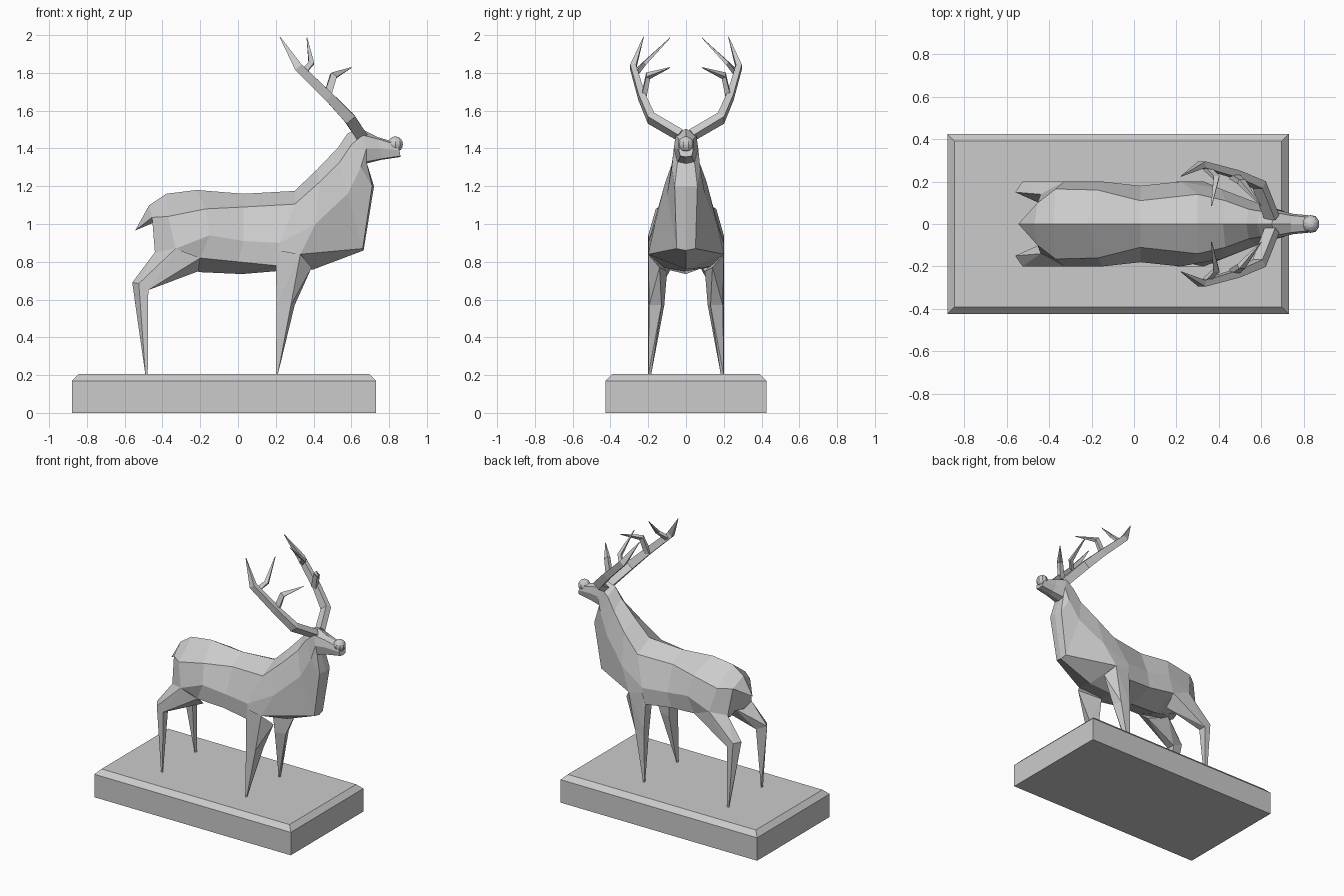
import bpy, bmesh
from mathutils import Vector

if "Cube" in bpy.data.objects:
    bpy.data.objects.remove(bpy.data.objects["Cube"])


def finish(bm, name):
    bmesh.ops.recalc_face_normals(bm, faces=bm.faces)
    me = bpy.data.meshes.new(name)
    bm.to_mesh(me)
    bm.free()
    ob = bpy.data.objects.new(name, me)
    bpy.context.collection.objects.link(ob)
    return ob


def loft(name, rings):
    bm = bmesh.new()
    vs = [[bm.verts.new(p) for p in r] for r in rings]
    n = len(vs[0])
    for a, b in zip(vs, vs[1:]):
        for i in range(n):
            j = (i + 1) % n
            bm.faces.new((a[i], a[j], b[j], b[i]))
    bm.faces.new(vs[0])
    bm.faces.new(vs[-1])
    return finish(bm, name)


def hull(name, *groups):
    # joins a convex hull for every consecutive pair of point groups
    bm = bmesh.new()
    for pts in groups:
        vs = [bm.verts.new(p) for p in pts]
        r = bmesh.ops.convex_hull(bm, input=vs)
        bad = {v for v in r["geom_interior"] + r["geom_unused"]
               if isinstance(v, bmesh.types.BMVert) and v.is_valid}
        bmesh.ops.delete(bm, geom=list(bad), context='VERTS')
    bmesh.ops.dissolve_limit(bm, angle_limit=0.02, verts=bm.verts, edges=bm.edges)
    return finish(bm, name)


def section(top, up, mid, low, bot):
    # symmetric cross-section from its half outline
    side = [up, mid, low]
    return ([(top[0], 0, top[1])] + side + [(bot[0], 0, bot[1])]
            + [(x, -y, z) for x, y, z in reversed(side)])


def flip(pts, s):
    return [(x, y * s, z) for x, y, z in pts]


def tube(name, path, radii):
    pts = [Vector(p) for p in path]
    rings = []
    for i, p in enumerate(pts):
        t = (pts[min(i + 1, len(pts) - 1)] - pts[max(i - 1, 0)]).normalized()
        u = t.cross(Vector((0, 1, 0))).normalized()
        v = t.cross(u)
        r = radii[i]
        rings.append([p + u * r * a + v * r * b
                      for a, b in ((1, 0.7), (-1, 0.7), (-1, -0.7), (1, -0.7))])
    return loft(name, rings)


# plinth with chamfered top edge
def rect(inset, z):
    x0, x1, y0, y1 = -0.88 + inset, 0.73 - inset, -0.425 + inset, 0.425 - inset
    return [(x0, y0, z), (x1, y0, z), (x1, y1, z), (x0, y1, z)]


loft("plinth", [rect(0, 0), rect(0, 0.17), rect(0.035, 0.205)])

# body and neck
skull = ((.65, 1.505), (.66, .055, 1.47), (.68, .065, 1.40), (.68, .045, 1.33), (.68, 1.32))
body = [
    ((-.47, 1.10), (-.455, .10, 1.035), (-.44, .14, .85), (-.42, .08, .81), (-.40, .82)),
    ((-.38, 1.16), (-.37, .165, 1.04), (-.33, .20, .87), (-.31, .15, .78), (-.30, .77)),
    ((-.22, 1.18), (-.17, .16, 1.08), (-.15, .20, .94), (-.20, .19, .82), (-.20, .745)),
    ((.03, 1.16), (.03, .11, 1.09), (.03, .18, .91), (.0, .17, .80), (.02, .735)),
    ((.30, 1.175), (.30, .14, 1.105), (.22, .20, .90), (.20, .19, .78), (.20, .75)),
    ((.42, 1.29), (.43, .11, 1.22), (.41, .165, 1.0), (.33, .20, .84), (.40, .76)),
    ((.53, 1.405), (.54, .07, 1.33), (.58, .10, 1.16), (.66, .05, .87), (.665, .86)),
    ((.58, 1.48), (.60, .06, 1.42), (.65, .075, 1.30), (.71, .06, 1.20), (.72, 1.20)),
    skull,
]
loft("body", [section(*s) for s in body])

# head and muzzle
head = [
    skull,
    ((.74, 1.46), (.74, .04, 1.45), (.75, .048, 1.40), (.76, .035, 1.345), (.76, 1.34)),
    ((.84, 1.43), (.84, .03, 1.42), (.855, .038, 1.39), (.86, .03, 1.36), (.86, 1.355)),
]
loft("head", [section(*s) for s in head])

# nose
bm = bmesh.new()
bmesh.ops.create_uvsphere(bm, u_segments=10, v_segments=8, radius=0.042)
bmesh.ops.translate(bm, verts=bm.verts, vec=(.833, 0, 1.422))
finish(bm, "nose")

# tail
hull("tail", [(-.545, 0, .965), (-.47, 0, 1.10), (-.455, .10, 1.035),
              (-.455, -.10, 1.035), (-.44, 0, 1.01)])

# point groups for the legs of one side
shoulder = [(.20, .19, .78), (.22, .20, .86), (.33, .20, .84), (.39, .14, .77), (.21, .10, .75)]
knee = [(.205, .20, .57), (.28, .195, .57), (.30, .13, .57), (.22, .115, .57)]
front_foot = [(.20, .20, .20), (.21, .20, .20), (.205, .185, .20)]
thigh = [(-.44, .14, .85), (-.33, .20, .87), (-.20, .19, .82), (-.21, .10, .75), (-.36, .06, .80)]
hock = [(-.56, .15, .69), (-.525, .20, .685), (-.475, .20, .65), (-.475, .14, .65)]
rear_foot = [(-.49, .20, .20), (-.478, .20, .20), (-.485, .185, .20)]

# antler beam and its two tines
beam = [(.65, .03, 1.47), (.59, .185, 1.56), (.48, .235, 1.675), (.32, .28, 1.83), (.222, .225, 1.99)]
low_tine = [(.47, .225, 1.67), (.505, .20, 1.785), (.60, .085, 1.828)]
high_tine = [(.34, .265, 1.80), (.388, .22, 1.85), (.365, .085, 1.985)]

for s, side in ((1, "left"), (-1, "right")):
    hull("front_leg_" + side, flip(shoulder + knee, s), flip(knee + front_foot, s))
    hull("rear_leg_" + side, flip(thigh + hock, s), flip(hock + rear_foot, s))
    tube("antler_beam_" + side, flip(beam, s), (.03, .03, .025, .022, .002))
    tube("antler_low_tine_" + side, flip(low_tine, s), (.02, .018, .002))
    tube("antler_high_tine_" + side, flip(high_tine, s), (.016, .014, .002))
